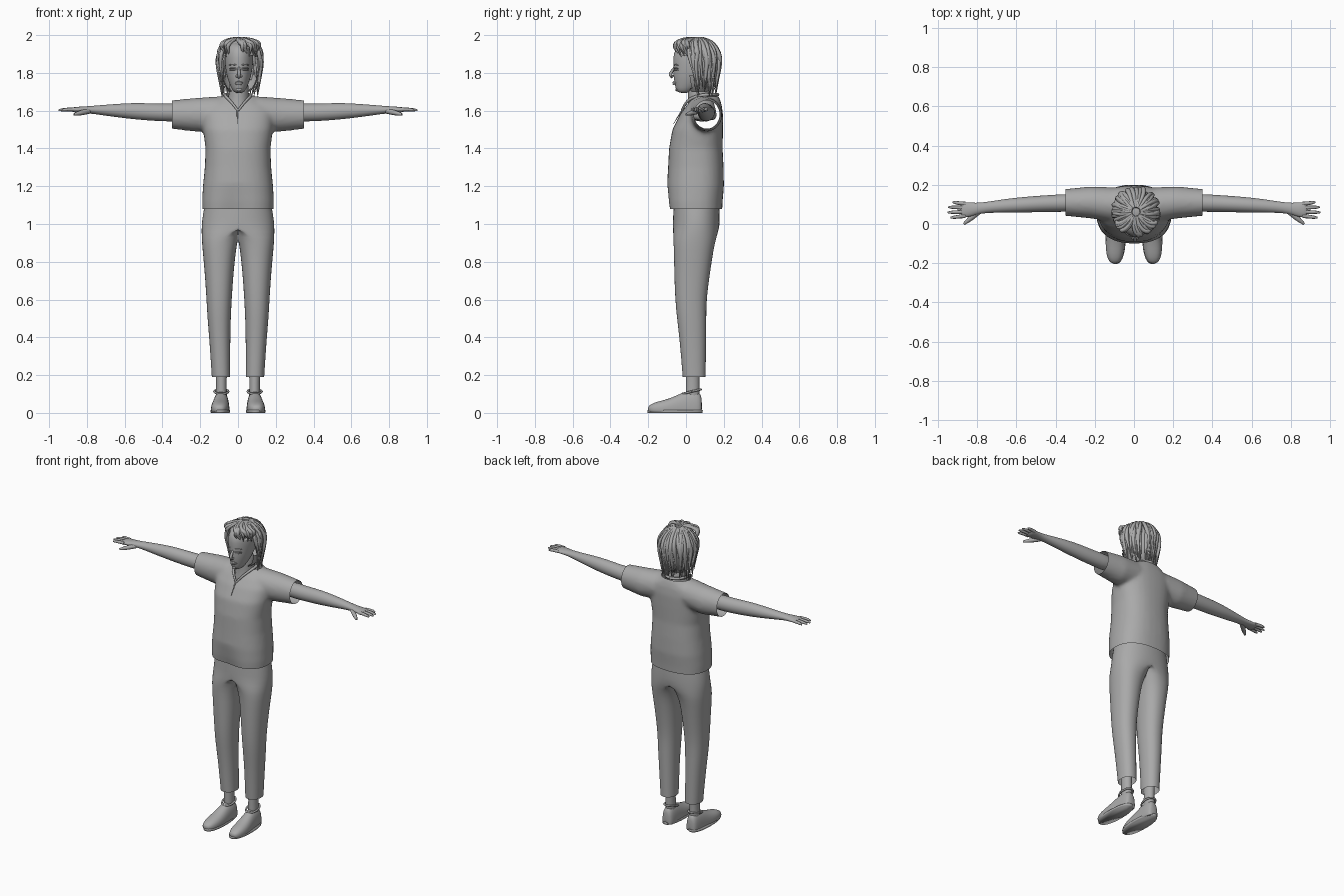
import bpy, bmesh, math, random
from mathutils import Vector

random.seed(4)
if "Cube" in bpy.data.objects:
    bpy.data.objects.remove(bpy.data.objects["Cube"])

grey = bpy.data.materials.new("matte_grey")
grey.use_nodes = True
grey.diffuse_color = (0.4, 0.4, 0.4, 1)
grey.node_tree.nodes["Principled BSDF"].inputs["Base Color"].default_value = (0.4, 0.4, 0.4, 1)


def add(name, data, mirror=False, subsurf=0):
    ob = bpy.data.objects.new(name, data)
    bpy.context.collection.objects.link(ob)
    data.materials.append(grey)
    if mirror:
        ob.modifiers.new("mirror", 'MIRROR').merge_threshold = 0.0005
    if subsurf:
        ob.modifiers.new("smooth", 'SUBSURF').levels = subsurf
        ob.modifiers["smooth"].render_levels = subsurf
    return ob


def to_mesh(bm, name):
    bmesh.ops.recalc_face_normals(bm, faces=bm.faces)
    for f in bm.faces:
        f.smooth = True
    me = bpy.data.meshes.new(name)
    bm.to_mesh(me)
    bm.free()
    return me


def loft(bm, axis, rings, n=20, power=2.0, low=None, caps=True):
    """Rings are (position, centre a, centre b, radius a, radius b); low clamps (index, value)."""
    k = "xyz".index(axis)
    loops = []
    for pos, ca, cb, ra, rb in rings:
        loop = []
        for i in range(n):
            t = math.tau * i / n
            c, s = math.cos(t), math.sin(t)
            p = [ca + ra * math.copysign(abs(c) ** (2 / power), c),
                 cb + rb * math.copysign(abs(s) ** (2 / power), s)]
            p.insert(k, pos)
            if low:
                p[low[0]] = max(p[low[0]], low[1])
            loop.append(bm.verts.new(p))
        loops.append(loop)
    for a, b in zip(loops, loops[1:]):
        for i in range(n):
            j = (i + 1) % n
            bm.faces.new((a[i], a[j], b[j], b[i]))
    if caps:
        bm.faces.new(loops[0])
        bm.faces.new(loops[-1])


def part(name, axis, rings, mirror=False, subsurf=1, **kw):
    bm = bmesh.new()
    loft(bm, axis, rings, **kw)
    return add(name, to_mesh(bm, name), mirror, subsurf)


def strands(name, paths, mirror=False):
    """Tapered tubes; each path is a list of (x, y, z, radius)."""
    cu = bpy.data.curves.new(name, 'CURVE')
    cu.dimensions, cu.bevel_depth, cu.bevel_resolution = '3D', 1.0, 2
    cu.resolution_u, cu.use_fill_caps = 3, True
    for path in paths:
        sp = cu.splines.new('NURBS')
        sp.points.add(len(path) - 1)
        for pt, (x, y, z, r) in zip(sp.points, path):
            pt.co, pt.radius = (x, y, z, 1), r
        sp.order_u, sp.use_endpoint_u, sp.use_smooth = 3, True, True
    return add(name, cu, mirror)


# Shirt: torso and sleeves fused, then trimmed open at hem, cuffs and neckline
bm = bmesh.new()
loft(bm, 'z', [(1.04, 0, .048, .188, .142), (1.12, 0, .047, .19, .147), (1.2, 0, .05, .186, .151),
               (1.3, 0, .052, .176, .147), (1.4, 0, .052, .172, .142), (1.5, 0, .062, .185, .134),
               (1.58, 0, .082, .19, .114), (1.63, 0, .097, .17, .092), (1.66, 0, .105, .11, .075),
               (1.69, 0, .105, .07, .06)], n=32, power=2.4)
for s in (1, -1):
    loft(bm, 'x', [(s * .04, .1, 1.59, .085, .085), (s * .12, .1, 1.585, .088, .09),
                   (s * .22, .11, 1.578, .082, .09), (s * .38, .11, 1.58, .066, .073)])
raw = add("shirt_block", to_mesh(bm, "shirt_block"))
mod = raw.modifiers.new("fuse", 'REMESH')
mod.mode, mod.voxel_size = 'VOXEL', 0.011
mod = raw.modifiers.new("relax", 'SMOOTH')
mod.factor, mod.iterations = 0.5, 8
bpy.context.view_layer.update()
fused = bpy.data.meshes.new_from_object(raw.evaluated_get(bpy.context.evaluated_depsgraph_get()))
bpy.data.objects.remove(raw)
bm = bmesh.new()
bm.from_mesh(fused)
for co, no in (((0, 0, 1.08), (0, 0, -1)), ((.35, 0, 0), (1, 0, 0)), ((-.35, 0, 0), (-1, 0, 0)),
               ((0, 0, 1.675), (0, 0, 1))):
    bmesh.ops.bisect_plane(bm, geom=bm.verts[:] + bm.edges[:] + bm.faces[:],
                           plane_co=co, plane_no=no, clear_outer=True)
neck = [f for f in bm.faces for c in [f.calc_center_median()]
        if c.y < .1 and abs(c.x) < .8 * (c.z - 1.6)]
bmesh.ops.delete(bm, geom=neck, context='FACES')
# Soft folds pressed into the front hem
for v in bm.verts:
    if v.co.y < 0 and v.co.z < 1.22:
        fold = math.exp(-((v.co.x + .03) / .09) ** 2) * (1.22 - v.co.z) / .14
        v.co.y += .02 * fold
add("shirt", to_mesh(bm, "shirt"))

# Collar along the V neckline and cuff edges
strands("collar", [[(0, -.022, 1.6, .006), (.03, -.005, 1.64, .007), (.062, .035, 1.672, .008),
                    (.072, .1, 1.685, .009), (.045, .155, 1.685, .009), (0, .168, 1.685, .009)]], mirror=True)
strands("placket", [[(-.003, -.022, 1.6, .004), (-.004, -.045, 1.565, .003), (-.004, -.066, 1.53, .001)]])

# Trousers: one half lofted, centre wall removed, mirrored and welded
bm = bmesh.new()
loft(bm, 'z', [(1.14, 0, .055, .17, .12), (1.05, 0, .055, .188, .124), (.99, 0, .055, .195, .125),
               (.93, .085, .047, .108, .115), (.87, .099, .041, .09, .106), (.75, .1, .033, .077, .096),
               (.6, .1, .025, .067, .083), (.5, .1, .03, .062, .078), (.38, .096, .037, .055, .07),
               (.19, .09, .043, .049, .061)], n=24, power=2.2, low=(0, 0), caps=False)
wall = [f for f in bm.faces if all(v.co.x < 1e-5 for v in f.verts)]
bmesh.ops.delete(bm, geom=wall, context='FACES')
add("trousers", to_mesh(bm, "trousers"), mirror=True, subsurf=1)

# Ankles and shoes
part("ankles", 'z', [(.04, .088, .035, .032, .04), (.12, .088, .035, .028, .036), (.2, .088, .035, .029, .036),
                     (.3, .092, .038, .035, .042)], mirror=True)
part("shoes", 'y', [(-.202, .098, .02, .012, .01), (-.19, .098, .02, .032, .025), (-.15, .097, .02, .046, .041),
                    (-.1, .095, .02, .05, .052), (-.05, .092, .02, .047, .073), (-.01, .09, .02, .044, .092),
                    (.04, .088, .02, .041, .1), (.072, .088, .02, .036, .09), (.085, .088, .02, .024, .06)],
     mirror=True, power=2.3, low=(2, .002))
part("shoe_soles", 'z', [(0, .094, -.058, .05, .145), (.014, .094, -.058, .052, .147)],
     mirror=True, subsurf=0, n=28, power=2.3)
strands("shoe_collars", [[(.088 + .038 * math.cos(t), .03 + .05 * math.sin(t), .113 + .012 * math.sin(t), .006)
                          for t in [math.tau * i / 12 for i in range(13)]]], mirror=True)

# Arms with palms, fingers and thumbs
part("arms", 'x', [(.24, .11, 1.59, .048, .048), (.37, .107, 1.59, .045, .048), (.45, .104, 1.592, .043, .046),
                   (.53, .1, 1.597, .041, .045), (.62, .095, 1.6, .038, .038), (.72, .088, 1.603, .03, .027),
                   (.79, .08, 1.605, .027, .019), (.83, .074, 1.605, .036, .017), (.87, .072, 1.605, .04, .014),
                   (.885, .072, 1.605, .036, .009)], mirror=True)
fingers = []
for y, tip in ((.041, .935), (.062, .95), (.083, .947), (.103, .925)):
    spread = y + (y - .072) * .25
    fingers.append([(.86, y, 1.606, .0105), (.9, (y + spread) / 2, 1.607, .0095),
                    (tip - .012, spread, 1.604, .008), (tip, spread, 1.602, .004)])
fingers.append([(.79, .065, 1.598, .015), (.825, .035, 1.59, .014), (.85, .015, 1.584, .011),
                (.868, 0, 1.58, .006)])
strands("fingers", fingers, mirror=True)

# Head and neck
part("neck", 'z', [(1.54, 0, .085, .09, .085), (1.6, 0, .082, .075, .08), (1.65, .003, .078, .057, .066),
                   (1.7, .005, .07, .052, .06), (1.78, .005, .07, .05, .06)])
part("head", 'z', [(1.693, .005, -.01, .018, .022), (1.705, .005, -.008, .034, .046), (1.74, .005, .015, .05, .074),
                   (1.78, .005, .03, .064, .098), (1.825, .005, .043, .073, .108), (1.88, .005, .052, .078, .122),
                   (1.93, .005, .055, .072, .115), (1.965, .005, .06, .045, .07)], n=24)

# Facial features
strands("nose", [[(.005, -.06, 1.83, .006), (.005, -.074, 1.81, .008), (.005, -.087, 1.787, .0095),
                  (.005, -.07, 1.777, .008)],
                 [(-.01, -.07, 1.783, .006), (.005, -.08, 1.782, .007), (.02, -.07, 1.783, .006)]])
strands("lips", [[(-.017, -.05, 1.745, .002), (-.005, -.064, z, .006), (.005, -.066, z, .006),
                  (.015, -.064, z, .006), (.027, -.05, 1.745, .002)] for z in (1.75, 1.741)])
strands("brows_and_lids", [[(.005 + s * .014, -.062, z, .003), (.005 + s * .032, -.061, z + .007, .005),
                            (.005 + s * .052, -.042, z, .002)] for s in (1, -1) for z in (1.841, 1.822, 1.814)])
strands("chin", [[(-.006, -.045, 1.712, .008), (.005, -.05, 1.71, .011), (.016, -.045, 1.712, .008)]])

# Hair: a cap open at the face, covered by tapered locks from the crown
bm = bmesh.new()
bmesh.ops.create_uvsphere(bm, u_segments=28, v_segments=18, radius=1)
for v in bm.verts:
    drop = .17 if v.co.z < 0 else .132
    v.co = Vector((.01 + .108 * v.co.x, .065 + .115 * v.co.y, 1.848 + drop * v.co.z))
face = [f for f in bm.faces for c in [f.calc_center_median()]
        if (c.y < .03 and c.z < 1.89) or c.z < 1.7]
bmesh.ops.delete(bm, geom=face, context='FACES')
add("hair_cap", to_mesh(bm, "hair_cap"))

locks = []
count = 84
for i in range(count):
    a = math.tau * i / count + random.uniform(-.05, .05)
    front = -math.sin(a)
    if front > .6:
        end = random.uniform(1.88, 1.91)
    elif front > .15:
        end = random.uniform(1.7, 1.8)
    else:
        end = random.uniform(1.665, 1.72)
    swirl = random.uniform(-.25, .25) + (.45 * math.copysign(1, math.cos(a) + .3) * front if front > 0 else 0)
    thick = random.uniform(.009, .014)
    puff = random.uniform(.93, 1.02)
    path = []
    for k in range(9):
        t = k / 8
        ang = a + swirl * t + .06 * math.sin(7 * t + i)
        out = math.sin(min(1, .12 + 1.5 * t) * math.pi / 2) * (1 - .45 * max(0, t - .6)) * puff
        z = 1.984 - (1.984 - end) * (1 - math.cos(t * math.pi / 2)) ** .85
        path.append((.01 + .118 * out * math.cos(ang), .063 + .122 * out * math.sin(ang), z,
                     thick * (.5 + 1.1 * t if t < .5 else 1.05 - .95 * (t - .5) * 2)))
    locks.append(path)
strands("hair_locks", locks)
